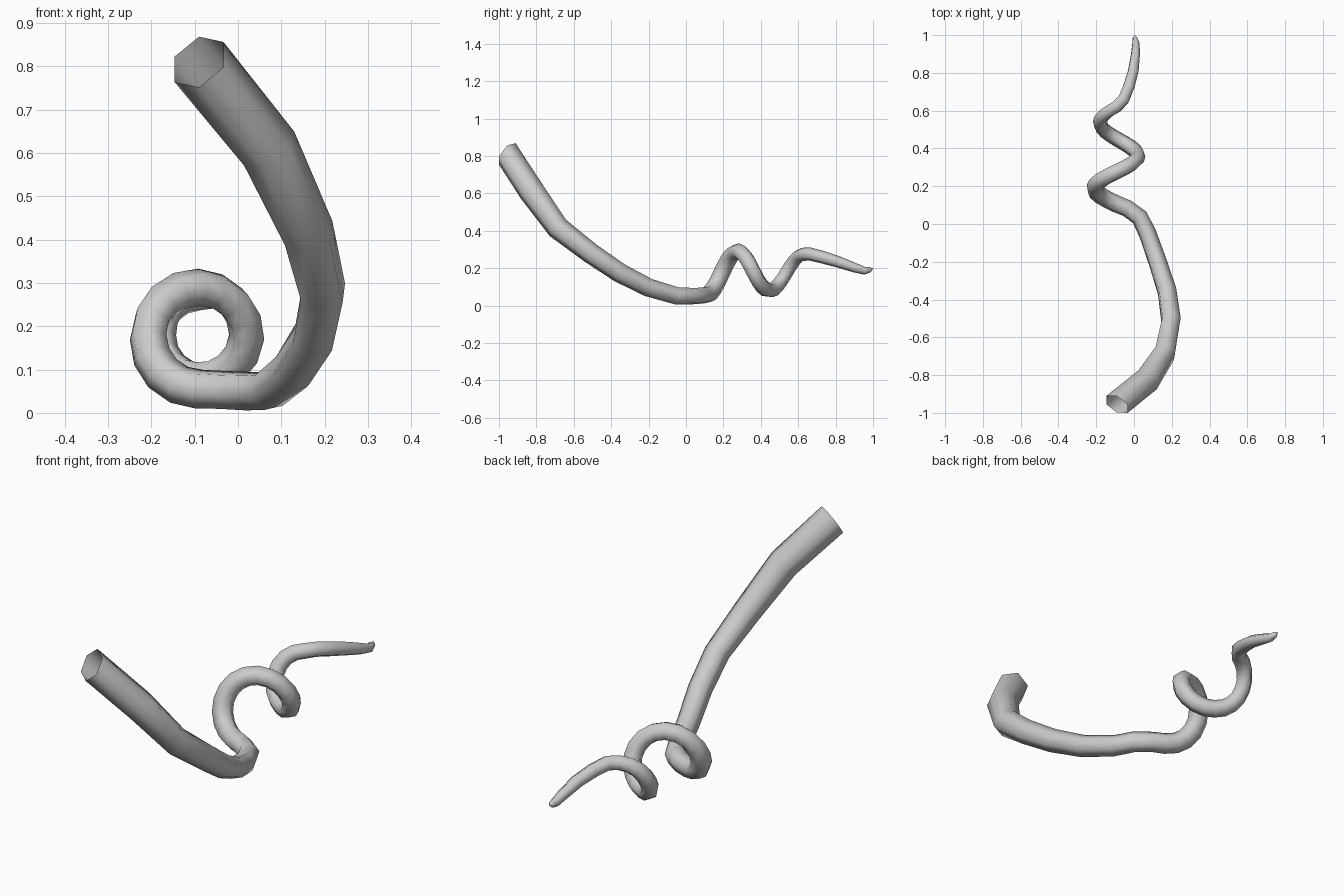
import bpy, bmesh, math
from mathutils import Vector

if "Cube" in bpy.data.objects:
    bpy.data.objects.remove(bpy.data.objects["Cube"])

SIDES = 6

def lerp_table(table, t):
    for (a, va), (b, vb) in zip(table, table[1:]):
        if t <= b:
            return va + (vb - va) * (t - a) / (b - a)
    return table[-1][1]

# sweeping arm: x, y, z, radius
path = [(-.09, -.955, .81, .073), (.072, -.825, .61, .07), (.163, -.685, .415, .062),
        (.196, -.51, .28, .056), (.175, -.355, .175, .053), (.125, -.2, .096, .05),
        (.072, -.05, .052, .048), (.03, .035, .05, .047), (-.035, .082, .053, .046)]

# coil: two shrinking turns around the y axis
coil_r = [(0, .12), (180, .115), (270, .11), (360, .094), (450, .09), (540, .098)]
for i in range(25):
    deg = i * 22.5
    a = math.radians(deg)
    R = lerp_table(coil_r, deg)
    path.append((-.09 - R * math.sin(a), .105 + .345 * deg / 360,
                 .175 - R * math.cos(a), .047 - .011 * deg / 540))

# tapering tip
path += [(-.055, .66, .276, .035), (-.028, .725, .26, .034), (-.004, .81, .235, .031),
         (.008, .9, .203, .026), (.01, .955, .186, .021), (.006, .985, .191, .014)]

# sweep a hexagon along the path, carrying its roll from ring to ring
pts = [Vector(p[:3]) for p in path]
bm = bmesh.new()
rings = []
up = Vector((0, .045, .06))
for i, p in enumerate(pts):
    if i == 0:
        t = Vector((.45, .72, -.54))
    else:
        n = pts[min(i + 1, len(pts) - 1)]
        t = (p - pts[i - 1]).normalized()
        if n != p:
            t += (n - p).normalized()
    t.normalize()
    up = (up - t * up.dot(t)).normalized()
    side = t.cross(up)
    r = path[i][3]
    rings.append([bm.verts.new(p + r * (up * math.cos(k * math.tau / SIDES)
                                        + side * math.sin(k * math.tau / SIDES)))
                  for k in range(SIDES)])
for a, b in zip(rings, rings[1:]):
    for k in range(SIDES):
        j = (k + 1) % SIDES
        bm.faces.new((a[k], a[j], b[j], b[k]))
# close the tip
tip = bm.verts.new((.003, 1.0, .198))
for k in range(SIDES):
    bm.faces.new((rings[-1][k], rings[-1][(k + 1) % SIDES], tip))
bmesh.ops.recalc_face_normals(bm, faces=bm.faces)
for f in bm.faces:
    f.smooth = True

mesh = bpy.data.meshes.new("curled_tail")
bm.to_mesh(mesh)
bm.free()
tail = bpy.data.objects.new("curled_tail", mesh)
bpy.context.collection.objects.link(tail)
